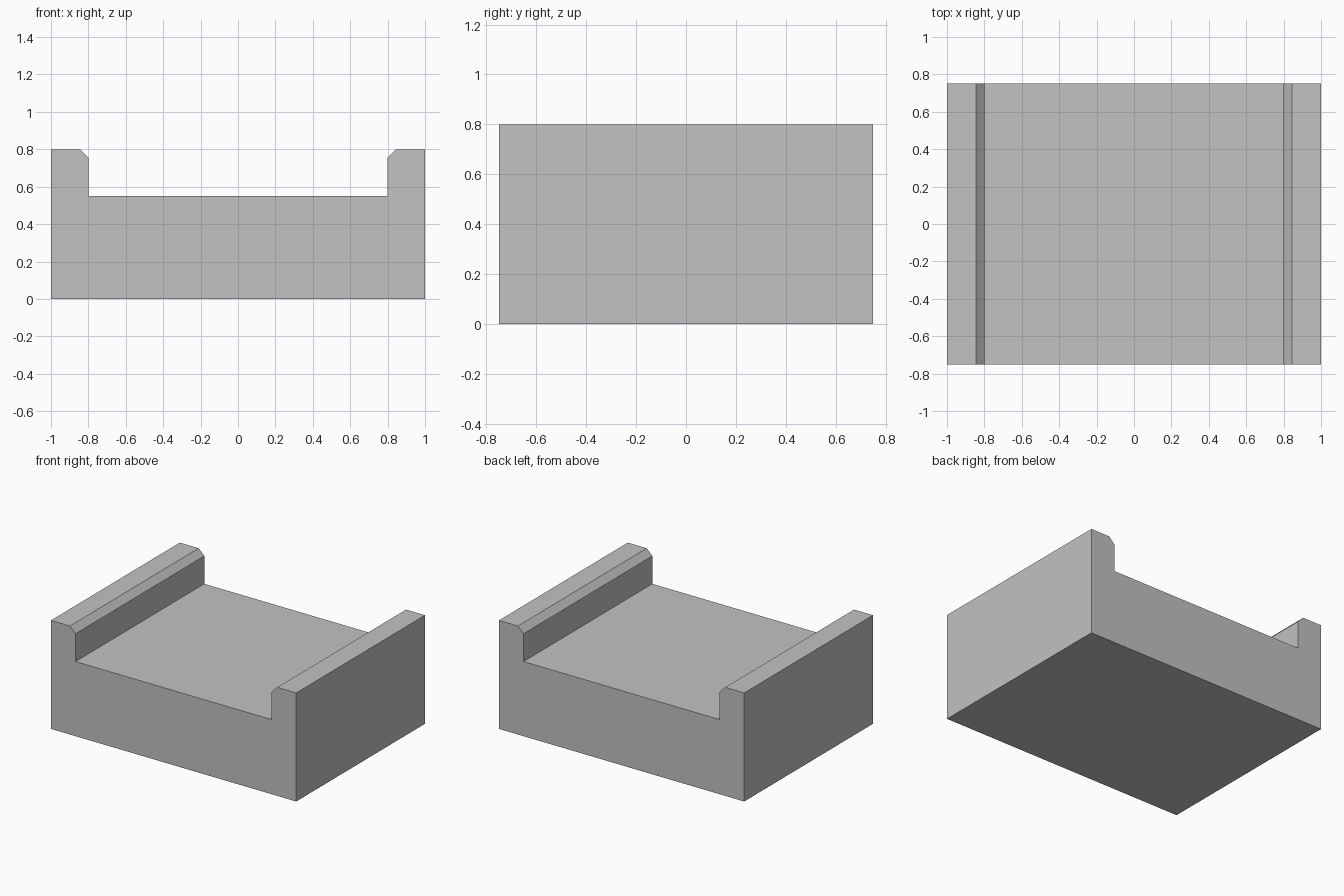
import bpy
import bmesh

cube = bpy.data.objects.get("Cube")
if cube:
    bpy.data.objects.remove(cube, do_unlink=True)

# One plain grey for the whole block
GREY = (0.54, 0.54, 0.54, 1.0)
grey = bpy.data.materials.new("light_grey")
grey.use_nodes = True
grey.diffuse_color = GREY
bsdf = next(n for n in grey.node_tree.nodes if n.type == "BSDF_PRINCIPLED")
bsdf.inputs["Base Color"].default_value = GREY

HALF_WIDTH, HALF_DEPTH, HEIGHT = 1.0, 0.75, 0.8
CHANNEL, FLOOR, CHAMFER = 0.8, 0.55, 0.045

# Half of the cross-section, from the outer bottom corner to the channel floor
half = [
    (HALF_WIDTH, 0),
    (HALF_WIDTH, HEIGHT),
    (CHANNEL + CHAMFER, HEIGHT),
    (CHANNEL, HEIGHT - CHAMFER),
    (CHANNEL, FLOOR),
]
profile = half + [(-x, z) for x, z in reversed(half)]

# Channel block: mirrored section extruded from front to back
bm = bmesh.new()
front = bm.faces.new([bm.verts.new((x, -HALF_DEPTH, z)) for x, z in profile])
result = bmesh.ops.extrude_face_region(bm, geom=[front], use_keep_orig=True)
back = [v for v in result["geom"] if isinstance(v, bmesh.types.BMVert)]
bmesh.ops.translate(bm, verts=back, vec=(0, 2 * HALF_DEPTH, 0))
bmesh.ops.recalc_face_normals(bm, faces=bm.faces)

mesh = bpy.data.meshes.new("channel_block")
bm.to_mesh(mesh)
bm.free()
mesh.materials.append(grey)
block = bpy.data.objects.new("channel_block", mesh)
bpy.context.collection.objects.link(block)
